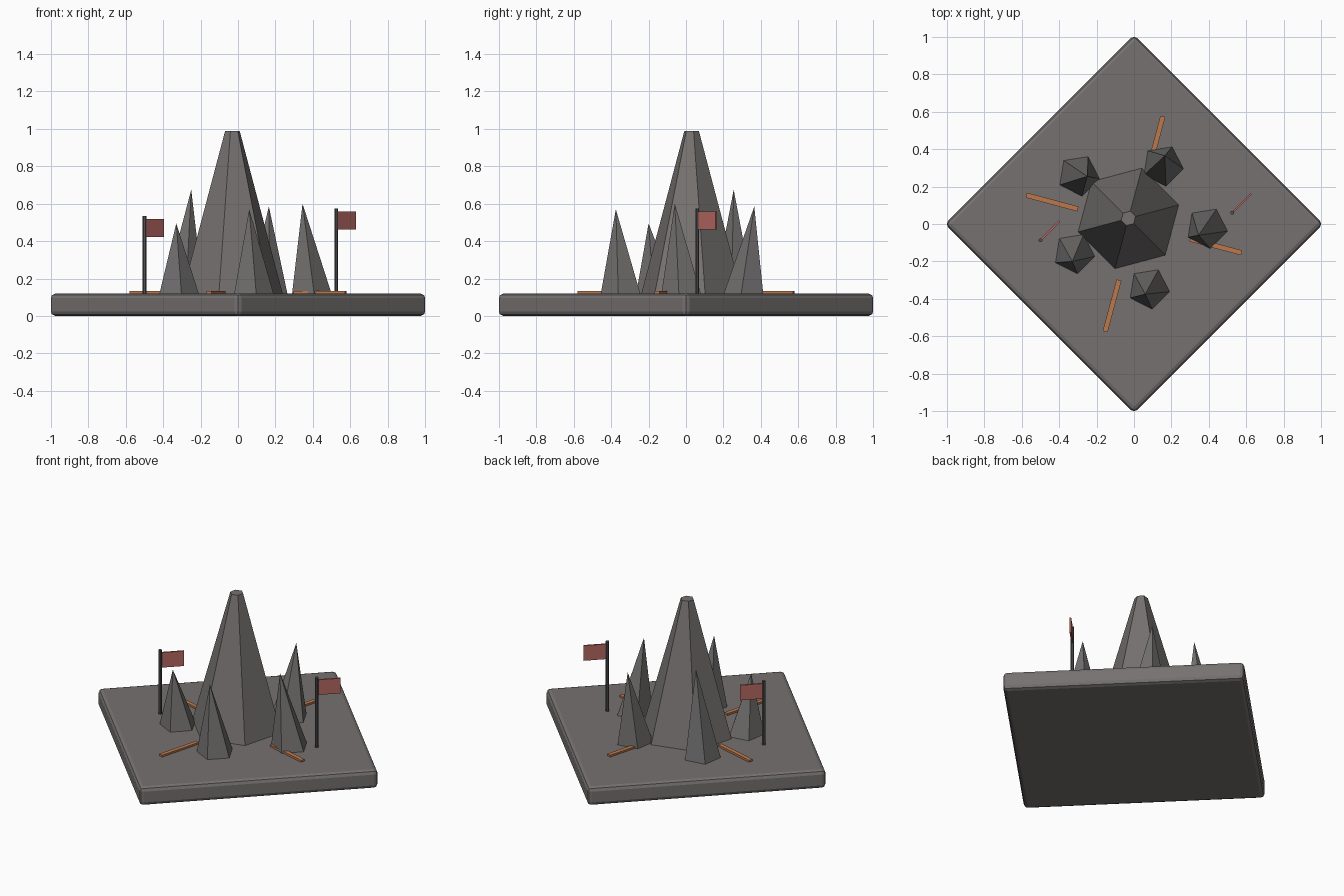
import bpy, bmesh, math
from mathutils import Matrix, Vector

if "Cube" in bpy.data.objects:
    bpy.data.objects.remove(bpy.data.objects["Cube"])


def material(name, rgb):
    m = bpy.data.materials.new(name)
    m.diffuse_color = (*rgb, 1)
    m.use_nodes = True
    m.node_tree.nodes["Principled BSDF"].inputs["Base Color"].default_value = m.diffuse_color
    return m


STONE = material("warm grey stone", (0.18, 0.167, 0.163))
SPIKE = material("grey rock", (0.165, 0.16, 0.157))
METAL = material("dark grey metal", (0.085, 0.085, 0.09))
CLOTH = material("dusty red cloth", (0.47, 0.14, 0.125))
LAVA = material("burnt orange", (0.50, 0.19, 0.075))


def finish(name, bm, mat):
    bmesh.ops.recalc_face_normals(bm, faces=bm.faces)
    mesh = bpy.data.meshes.new(name)
    bm.to_mesh(mesh)
    bm.free()
    mesh.materials.append(mat)
    ob = bpy.data.objects.new(name, mesh)
    bpy.context.collection.objects.link(ob)
    return ob


def box(name, size, centre, angle, mat):
    bm = bmesh.new()
    bmesh.ops.create_cube(bm, size=1)
    bm.transform(Matrix.Translation(centre) @ Matrix.Rotation(math.radians(angle), 4, 'Z')
                 @ Matrix.Diagonal((*size, 1)))
    return finish(name, bm, mat)


def spire(name, base, tip, r0, r1, sides, angle, mat):
    """Faceted cone from base point to tip point; r1 = 0 gives a sharp point."""
    bm = bmesh.new()
    def ring(c, r):
        return [bm.verts.new((c[0] + r * math.cos(a), c[1] + r * math.sin(a), c[2]))
                for a in (math.radians(angle) + math.tau * i / sides for i in range(sides))]
    low = ring(base, r0)
    bm.faces.new(low[::-1])
    if r1:
        high = ring(tip, r1)
        bm.faces.new(high)
    else:
        high = [bm.verts.new(tip)]
    for i in range(sides):
        j = (i + 1) % sides
        top = [high[j], high[i]] if r1 else [high[0]]
        bm.faces.new([low[i], low[j]] + top)
    return finish(name, bm, mat)


TOP = 0.12

# Bevelled square slab turned to a diamond
slab = box("base_slab", (1.43, 1.43, TOP), (0, 0, TOP / 2), 45, STONE)
bev = slab.modifiers.new("rounded edges", 'BEVEL')
bev.width = 0.025
bev.segments = 2

# Large central peak with a flat tip
spire("central_peak", (-0.03, 0.03, TOP - 0.01), (-0.03, 0.03, 0.99), 0.281, 0.04, 6, 15, STONE)

# Leaning rock spikes: base centre, tip
spikes = [((-0.32, -0.155), (-0.33, -0.20, 0.495)),
          ((-0.297, 0.26), (-0.25, 0.255, 0.675)),
          ((0.08, -0.344), (0.06, -0.375, 0.57)),
          ((0.153, 0.312), (0.165, 0.365, 0.585)),
          ((0.39, -0.02), (0.345, -0.06, 0.60))]
for i, (b, t) in enumerate(spikes):
    spire(f"rock_spike_{i + 1}", (*b, TOP - 0.008), t, 0.114, 0, 5, -9, SPIKE)

# Four glowing cracks radiating from the middle
for i in range(4):
    a = -15 + 90 * i
    c = Matrix.Rotation(math.radians(a), 3, 'Z') @ Vector((0.453, 0, 0.122))
    box(f"ground_strip_{i + 1}", (0.286, 0.027, 0.02), c, a, LAVA)

# Flags on poles
for i, (x, y, top) in enumerate([(-0.50, -0.087, 0.535), (0.525, 0.06, 0.575)]):
    spire(f"flag_pole_{i + 1}", (x, y, TOP - 0.01), (x, y, top), 0.011, 0.011, 8, 22.5, METAL)
    box(f"flag_cloth_{i + 1}", (0.136, 0.01, 0.098), (x + 0.053, y + 0.053, top - 0.065), 45, CLOTH)
